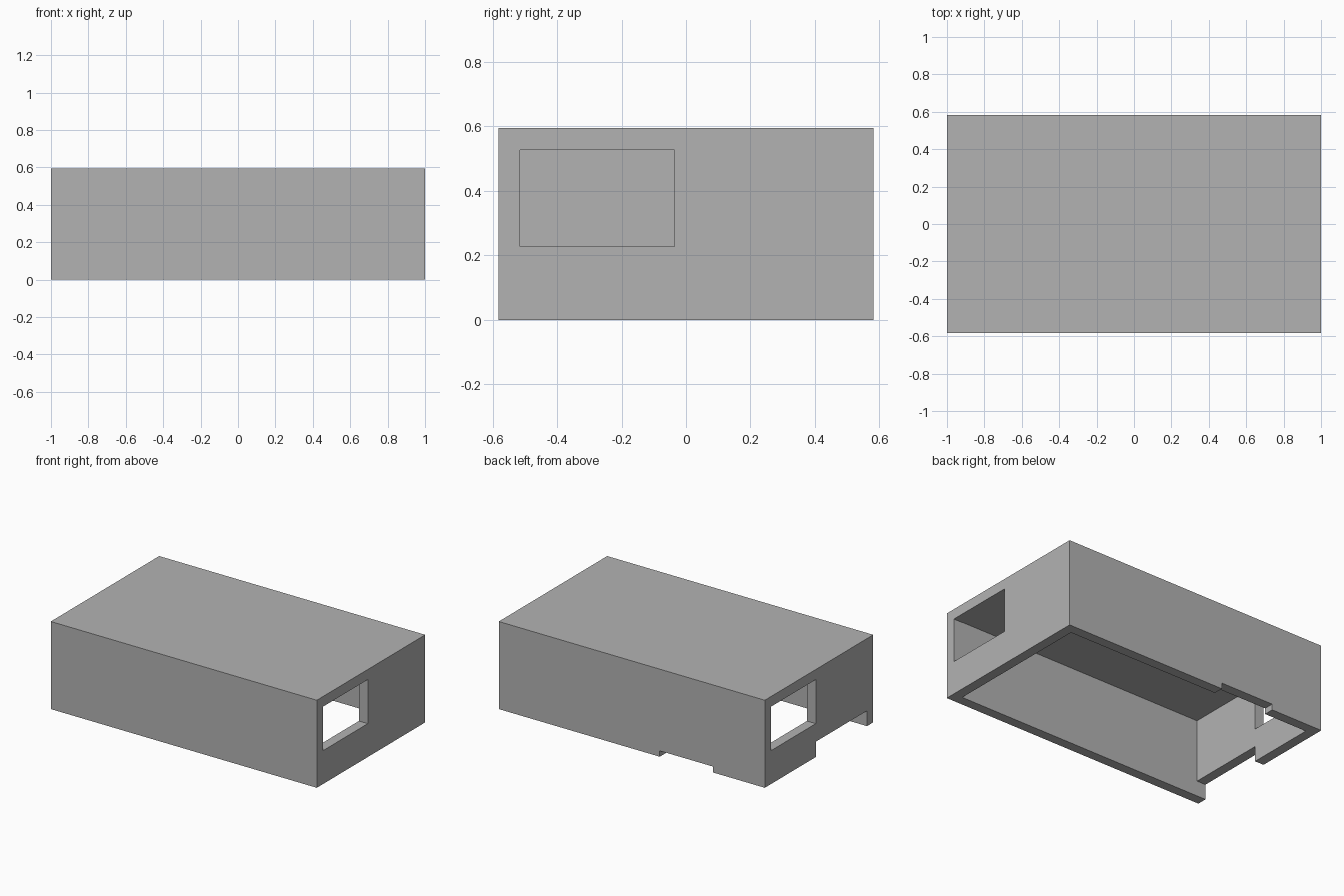
import bpy
import bmesh
from mathutils import Matrix, Vector

cube = bpy.data.objects.get("Cube")
if cube:
    bpy.data.objects.remove(cube, do_unlink=True)

# Overall half sizes, height and wall thickness
HX, HY, HEIGHT, WALL = 1.0, 0.582, 0.595, 0.067
IX, IY, CEILING = HX - WALL, HY - WALL, HEIGHT - WALL

grey = bpy.data.materials.new("plain_grey")
grey.diffuse_color = (0.45, 0.45, 0.45, 1)
grey.use_nodes = True
grey.node_tree.nodes["Principled BSDF"].inputs["Base Color"].default_value = (0.45, 0.45, 0.45, 1)


def box(name, low, high):
    """Box object between two opposite corners."""
    low, high = Vector(low), Vector(high)
    bm = bmesh.new()
    bmesh.ops.create_cube(bm, size=1, matrix=Matrix.Translation((low + high) / 2)
                          @ Matrix.Diagonal((*(high - low), 1)))
    mesh = bpy.data.meshes.new(name)
    bm.to_mesh(mesh)
    bm.free()
    mesh.materials.append(grey)
    obj = bpy.data.objects.new(name, mesh)
    bpy.context.collection.objects.link(obj)
    return obj


# Outer shell, open at the bottom
case = box("case_cover", (-HX, -HY, 0), (HX, HY, HEIGHT))
OUT = 0.1
cutters = [
    box("cavity_cutter", (-IX, -IY, -OUT), (IX, IY, CEILING)),
    # Connector windows in the two end walls
    box("left_window_cutter", (IX - OUT, -IY, 0.227), (HX + OUT, -0.035, 0.526)),
    box("right_window_cutter", (-HX - OUT, 0.035, 0.227), (-IX + OUT, IY, 0.526)),
    # Notches in the bottom rim
    box("end_notch_cutter", (-HX - OUT, -IY, -OUT), (-IX + OUT, 0.035, 0.104)),
    box("back_notch_cutter", (-0.61, IY - OUT, -OUT), (-0.21, HY + OUT, 0.04)),
]

# Cut the openings one after another
bpy.context.view_layer.objects.active = case
for cutter in cutters:
    cut = case.modifiers.new(cutter.name, "BOOLEAN")
    cut.operation = "DIFFERENCE"
    cut.solver = "EXACT"
    cut.object = cutter
    bpy.ops.object.modifier_apply(modifier=cut.name)
    bpy.data.objects.remove(cutter, do_unlink=True)
